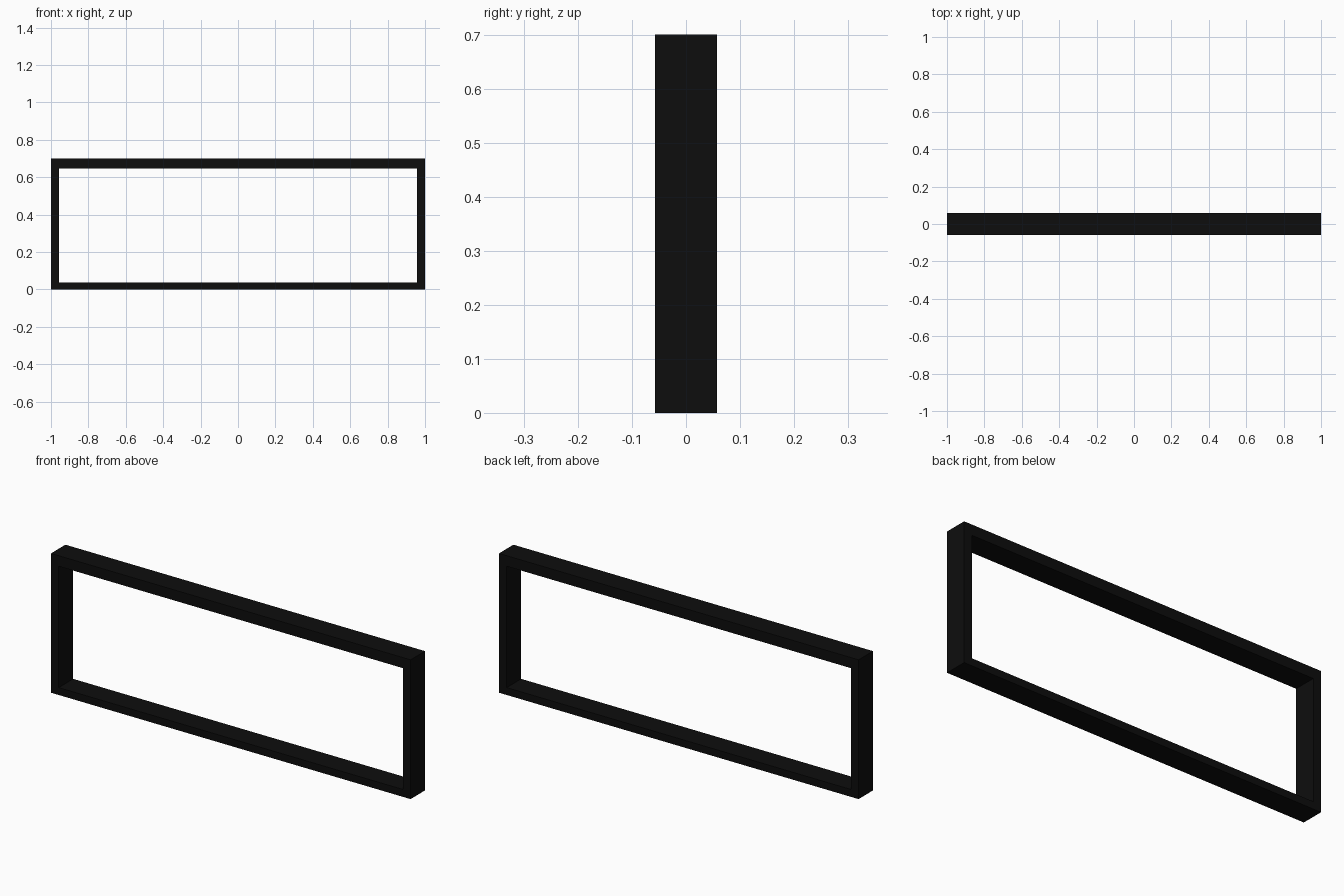
import bpy, bmesh

if "Cube" in bpy.data.objects:
    bpy.data.objects.remove(bpy.data.objects["Cube"])

HALF_DEPTH = 0.0575
# Outer and inner outlines of the frame in the x-z plane
outer = [(-1, 0), (1, 0), (1, 0.70), (-1, 0.70)]
inner = [(-0.957, 0.037), (0.957, 0.037), (0.957, 0.647), (-0.957, 0.647)]

# Four loops around the bar section: outer front, outer back, inner back, inner front
bm = bmesh.new()
loops = []
for outline, y in ((outer, -HALF_DEPTH), (outer, HALF_DEPTH),
                   (inner, HALF_DEPTH), (inner, -HALF_DEPTH)):
    loops.append([bm.verts.new((x, y, z)) for x, z in outline])

# Skin between neighbouring loops to close the frame
for k in range(4):
    a, b = loops[k], loops[(k + 1) % 4]
    for i in range(4):
        j = (i + 1) % 4
        bm.faces.new((a[i], a[j], b[j], b[i]))
bmesh.ops.recalc_face_normals(bm, faces=bm.faces[:])

mesh = bpy.data.meshes.new("rectangular_frame")
bm.to_mesh(mesh)
bm.free()

# Black finish
black = bpy.data.materials.new("black")
black.diffuse_color = (0.004, 0.004, 0.004, 1)
black.use_nodes = True
black.node_tree.nodes["Principled BSDF"].inputs["Base Color"].default_value = black.diffuse_color
mesh.materials.append(black)

frame = bpy.data.objects.new("rectangular_frame", mesh)
bpy.context.collection.objects.link(frame)
